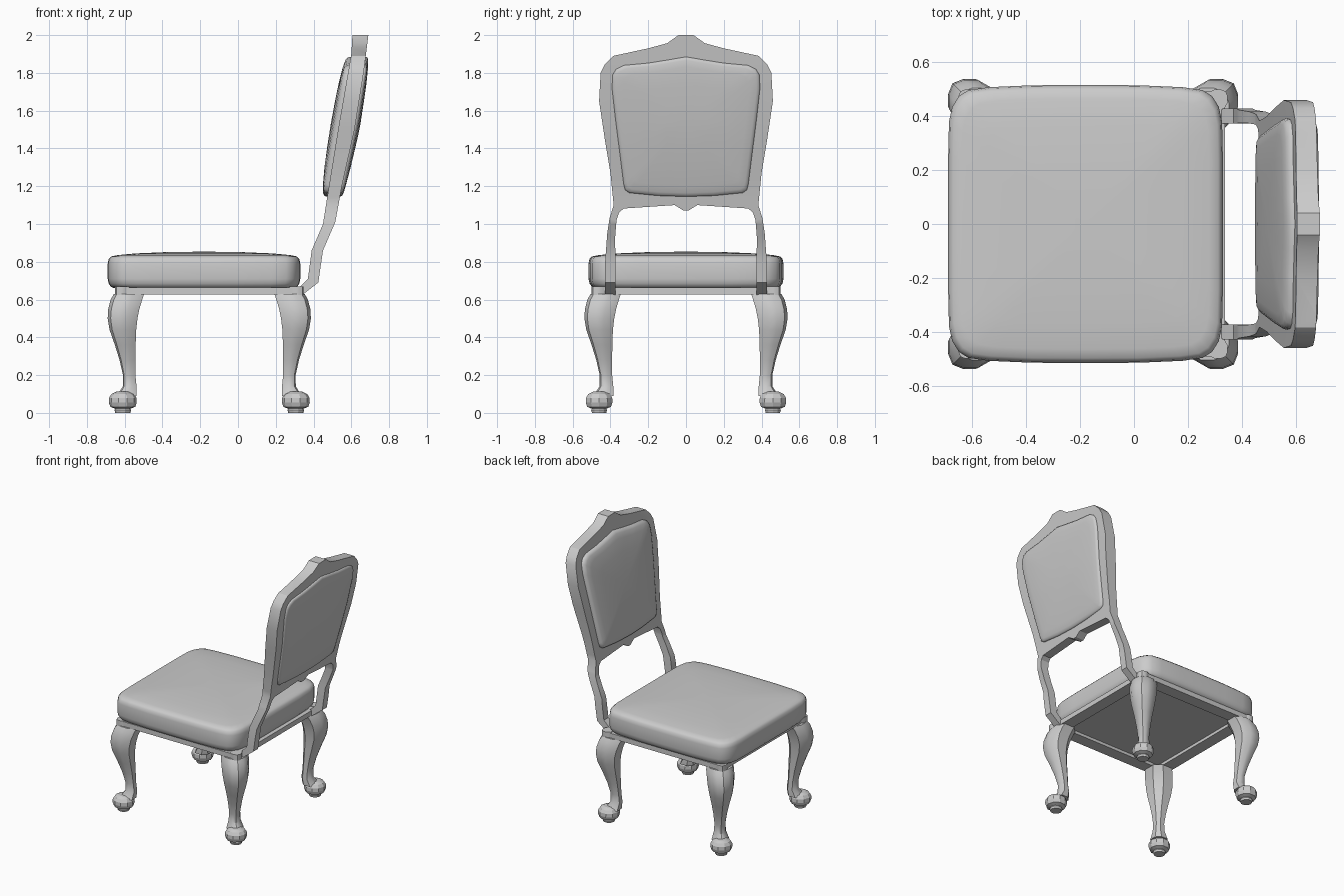
import bpy, bmesh, math

if "Cube" in bpy.data.objects:
    bpy.data.objects.remove(bpy.data.objects["Cube"])

CX = -0.152  # x of the seat centre


def finish(bm, name, angle=35):
    bmesh.ops.recalc_face_normals(bm, faces=bm.faces[:])
    me = bpy.data.meshes.new(name)
    bm.to_mesh(me)
    bm.free()
    ob = bpy.data.objects.new(name, me)
    bpy.context.collection.objects.link(ob)
    bpy.ops.object.select_all(action='DESELECT')
    ob.select_set(True)
    bpy.context.view_layer.objects.active = ob
    bpy.ops.object.shade_smooth_by_angle(angle=math.radians(angle))
    return ob


def loft(name, rings, tip=None, angle=35):
    """Skin a list of closed rings; the end is capped, or fanned to a tip."""
    bm = bmesh.new()
    vs = [[bm.verts.new(p) for p in r] for r in rings]
    n = len(vs[0])
    for a, b in zip(vs, vs[1:]):
        for k in range(n):
            bm.faces.new((a[k], a[(k + 1) % n], b[(k + 1) % n], b[k]))
    bm.faces.new(vs[0])
    if tip:
        t = bm.verts.new(tip)
        for k in range(n):
            bm.faces.new((vs[-1][k], vs[-1][(k + 1) % n], t))
    else:
        bm.faces.new(vs[-1])
    return finish(bm, name, angle)


def box(name, x0, x1, y0, y1, z0, z1):
    return loft(name, [[(x0, y0, z), (x1, y0, z), (x1, y1, z), (x0, y1, z)] for z in (z0, z1)])


def lerp(table, z):
    for (z0, a), (z1, b) in zip(table, table[1:]):
        if z <= z1:
            return a + (b - a) * (z - z0) / (z1 - z0)
    return table[-1][1]


def mirrored(half):
    return half + [(-y, z) for y, z in reversed(half) if y > 0]


# Seat cushion: rounded square with bulging sides and a crowned top
quarter = [(0.51, 0.0), (0.51, 0.25), (0.507, 0.38), (0.495, 0.435), (0.47, 0.475),
           (0.435, 0.497), (0.36, 0.508), (0.2, 0.515), (0.0, 0.516)]
outline = quarter + [(-x, y) for x, y in quarter[-2::-1]]
outline += [(x, -y) for x, y in outline[-2:0:-1]]
levels = [(0.93, 0.66), (0.965, 0.667), (0.99, 0.685), (1, 0.71), (1, 0.79), (0.99, 0.815),
          (0.965, 0.828), (0.9, 0.835), (0.72, 0.844), (0.4, 0.851)]
loft("seat_cushion", [[(CX - 0.028 + x * s, y * s, z) for x, y in outline] for s, z in levels],
     tip=(CX - 0.028, 0, 0.854), angle=50)

# Seat rails and underside board
X0, X1, Y, W = -0.64, 0.338, 0.492, 0.09
box("front_rail", X0, X0 + W, -Y, Y, 0.628, 0.664)
box("back_rail", X1 - W, X1, -Y + 0.06, Y - 0.06, 0.628, 0.664)
for side, s in (("left", 1), ("right", -1)):
    ya, yb = sorted((s * (Y - W), s * Y))
    box(side + "_rail", X0 + W, X1 - 0.04, ya, yb, 0.628, 0.664)
box("seat_board", X0 + W, X1 - W, -Y + W, Y - W, 0.65, 0.664)

# Cabriole legs with corner blocks and ball feet
section = [(0, .3), (0, .8), (.35, 1), (.65, 1), (.9, .9), (1, .65), (1, .35), (.8, 0), (.3, 0)]
leg_levels = [(0.63, .345, .505), (0.6, .355, .522), (0.55, .37, .535), (0.5, .38, .538),
              (0.44, .387, .528), (0.36, .39, .5), (0.28, .391, .475), (0.2, .391, .457),
              (0.14, .385, .458), (0.09, .385, .49)]
foot = [(0, .04), (.014, .044), (.022, .04), (.032, .066), (.055, .074), (.08, .073), (.1, .06), (.112, .035)]
for fb, sx in (("front", -1), ("back", 1)):
    for lr, sy in (("left", 1), ("right", -1)):
        def ring(z, i, o):
            return [(CX + sx * (i + (o - i) * u), sy * (i + (o - i) * v), z) for u, v in section]
        name = fb + "_" + lr
        loft(name + "_leg", [ring(*l) for l in leg_levels])
        loft(name + "_corner_block", [ring(z, .425, .5) for z in (.625, .668)])
        loft(name + "_foot", [[(CX + sx * .458 + r * math.cos(math.pi * k / 5),
                                sy * .46 + r * math.sin(math.pi * k / 5), z) for k in range(10)]
                              for z, r in foot], angle=20)

# Back frame: one outline with posts and shaped top rail, bent to the side profile
FRONT = [(.62, .285), (.665, .325), (.71, .37), (.86, .39), (1.0, .45), (1.14, .472),
         (1.5, .53), (1.9, .6), (2.0, .606)]
BACK = [(.62, .335), (.69, .425), (.86, .45), (1.01, .515), (1.2, .55), (1.5, .617),
        (1.8, .665), (2.0, .69)]
half = [(.04, 2.0), (.1, 1.957), (.2, 1.93), (.385, 1.89), (.43, 1.845), (.452, 1.8), (.46, 1.65),
        (.43, 1.45), (.4, 1.27), (.383, 1.1), (.405, 1.03), (.417, .95), (.428, .8), (.428, .62),
        (.374, .62), (.374, .8), (.375, .93), (.368, 1.02), (.355, 1.06), (.33, 1.082),
        (.06, 1.1), (.035, 1.085), (.015, 1.072)]
bm = bmesh.new()
face = bm.faces.new([bm.verts.new((0, y, z)) for y, z in mirrored(half)])
ext = bmesh.ops.extrude_face_region(bm, geom=[face], use_keep_orig=True)
for v in ext["geom"]:
    if isinstance(v, bmesh.types.BMVert):
        v.co.x = 1
bmesh.ops.triangulate(bm, faces=bm.faces[:])
for z in sorted({z for z, _ in FRONT + BACK} - {.62, 2.0}):
    bmesh.ops.bisect_plane(bm, geom=bm.verts[:] + bm.edges[:] + bm.faces[:], dist=1e-5,
                           plane_co=(0, 0, z), plane_no=(0, 0, 1))
for v in bm.verts:
    v.co.x = lerp(BACK if v.co.x > 0.5 else FRONT, v.co.z)
finish(bm, "back_frame", 30)

# Upholstered pads on both faces of the back
pad = mirrored([(0, 1.885), (.1, 1.868), (.2, 1.852), (.33, 1.84), (.37, 1.82), (.388, 1.79),
                (.392, 1.72), (.373, 1.55), (.35, 1.37), (.33, 1.21), (.322, 1.18), (.3, 1.165),
                (.15, 1.15), (0, 1.145)])
ZC = 1.53
steps = [(1, -.01), (1, .006), (.985, .018), (.95, .026), (.85, .033), (.6, .04), (.3, .043)]
for name, table, d in (("back_pad_front", FRONT, -1), ("back_pad_rear", BACK, 1)):
    k = 1 if d < 0 else 0.6
    rings = []
    for s, h in steps:
        pts = [(y * s, ZC + (z - ZC) * s) for y, z in pad]
        rings.append([(lerp(table, z) + d * h * k, y, z) for y, z in pts])
    loft(name, rings, tip=(lerp(table, ZC) + d * .044 * k, 0, ZC), angle=50)
